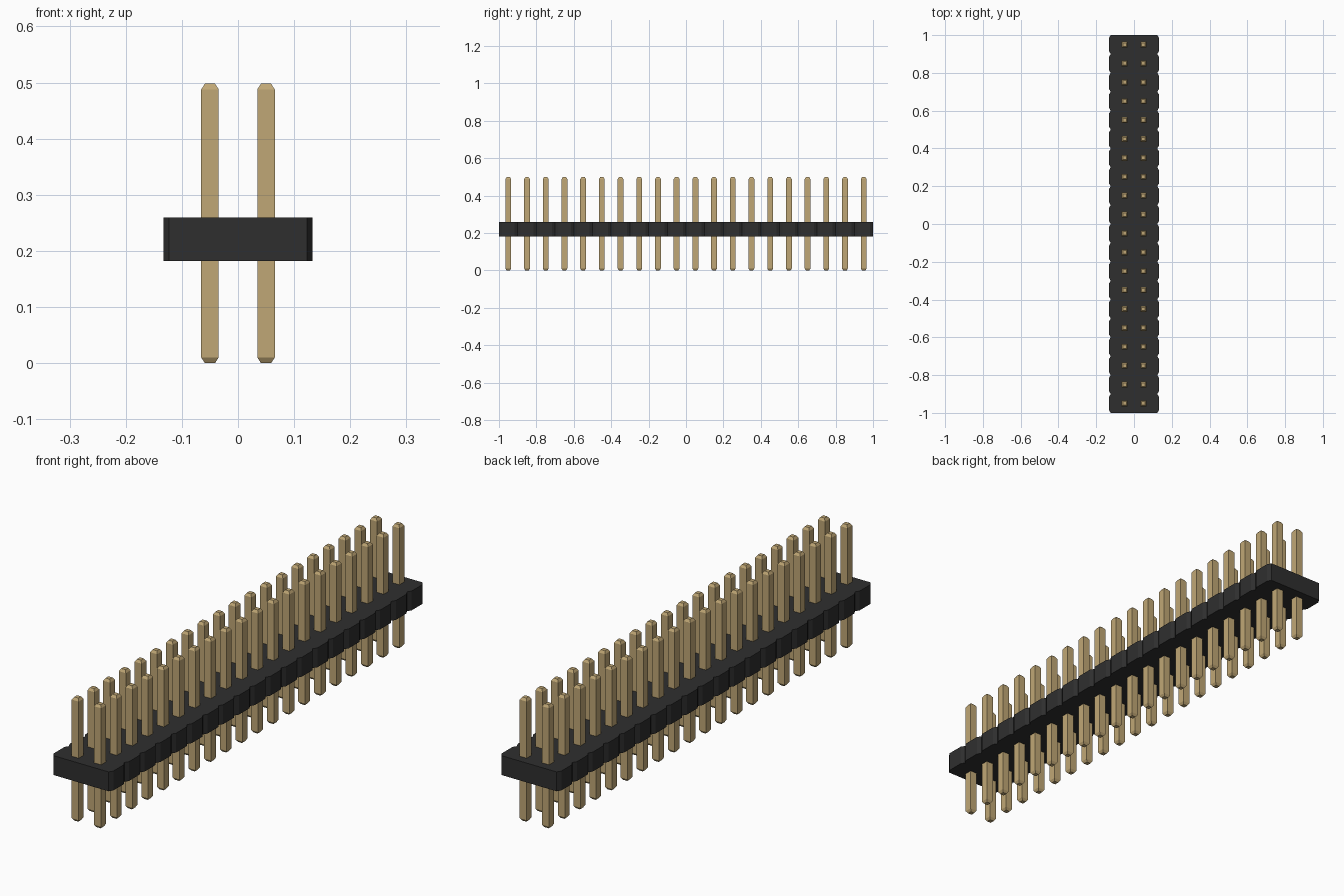
import bpy
import bmesh

ROWS = 20
PITCH = 0.1
HALF_WIDTH = 0.133
BODY_BOTTOM, BODY_TOP = 0.182, 0.26
PIN_TOP = 0.498

cube = bpy.data.objects.get("Cube")
if cube:
    bpy.data.objects.remove(cube, do_unlink=True)


def make_material(name, color):
    mat = bpy.data.materials.new(name)
    mat.use_nodes = True
    mat.diffuse_color = color
    mat.node_tree.nodes["Principled BSDF"].inputs["Base Color"].default_value = color
    return mat


def loft(name, sections, mat):
    """Skin a stack of (z, outline) sections and cap both ends."""
    bm = bmesh.new()
    rings = [[bm.verts.new((x, y, z)) for x, y in outline] for z, outline in sections]
    for low, high in zip(rings, rings[1:]):
        n = len(low)
        for i in range(n):
            j = (i + 1) % n
            bm.faces.new((low[i], low[j], high[j], high[i]))
    bm.faces.new(rings[0][::-1])
    bm.faces.new(rings[-1])
    bmesh.ops.recalc_face_normals(bm, faces=bm.faces)
    mesh = bpy.data.meshes.new(name)
    bm.to_mesh(mesh)
    bm.free()
    mesh.materials.append(mat)
    obj = bpy.data.objects.new(name, mesh)
    bpy.context.collection.objects.link(obj)
    return obj


def square(half):
    return [(-half, -half), (half, -half), (half, half), (-half, half)]


def add_array(obj, name, count, offset):
    mod = obj.modifiers.new(name, "ARRAY")
    mod.count = count
    mod.use_relative_offset = False
    mod.use_constant_offset = True
    mod.constant_offset_displace = offset


black = make_material("black plastic", (0.028, 0.028, 0.028, 1))
gold = make_material("gold metal", (0.53, 0.39, 0.18, 1))

# Housing: one strip with a chamfered notch between neighbouring rows
notch_depth, notch_run = 0.01, 0.016
start = -ROWS * PITCH / 2
right_edge = []
for row in range(ROWS):
    y0 = start + row * PITCH
    y1 = y0 + PITCH
    right_edge += [(HALF_WIDTH - notch_depth, y0),
                   (HALF_WIDTH, y0 + notch_run),
                   (HALF_WIDTH, y1 - notch_run)]
right_edge.append((HALF_WIDTH - notch_depth, -start))
outline = right_edge + [(-x, y) for x, y in reversed(right_edge)]
loft("housing", [(BODY_BOTTOM, outline), (BODY_TOP, outline)], black)

# Pins: square posts with tapered tips, repeated in two columns
pin_half, tip_half, taper = 0.0155, 0.009, 0.01
pins = loft("pins", [(0, square(tip_half)),
                     (taper, square(pin_half)),
                     (PIN_TOP - taper, square(pin_half)),
                     (PIN_TOP, square(tip_half))], gold)
pins.location = (-PITCH / 2, start + PITCH / 2, 0)
add_array(pins, "columns", 2, (PITCH, 0, 0))
add_array(pins, "rows", ROWS, (0, PITCH, 0))
